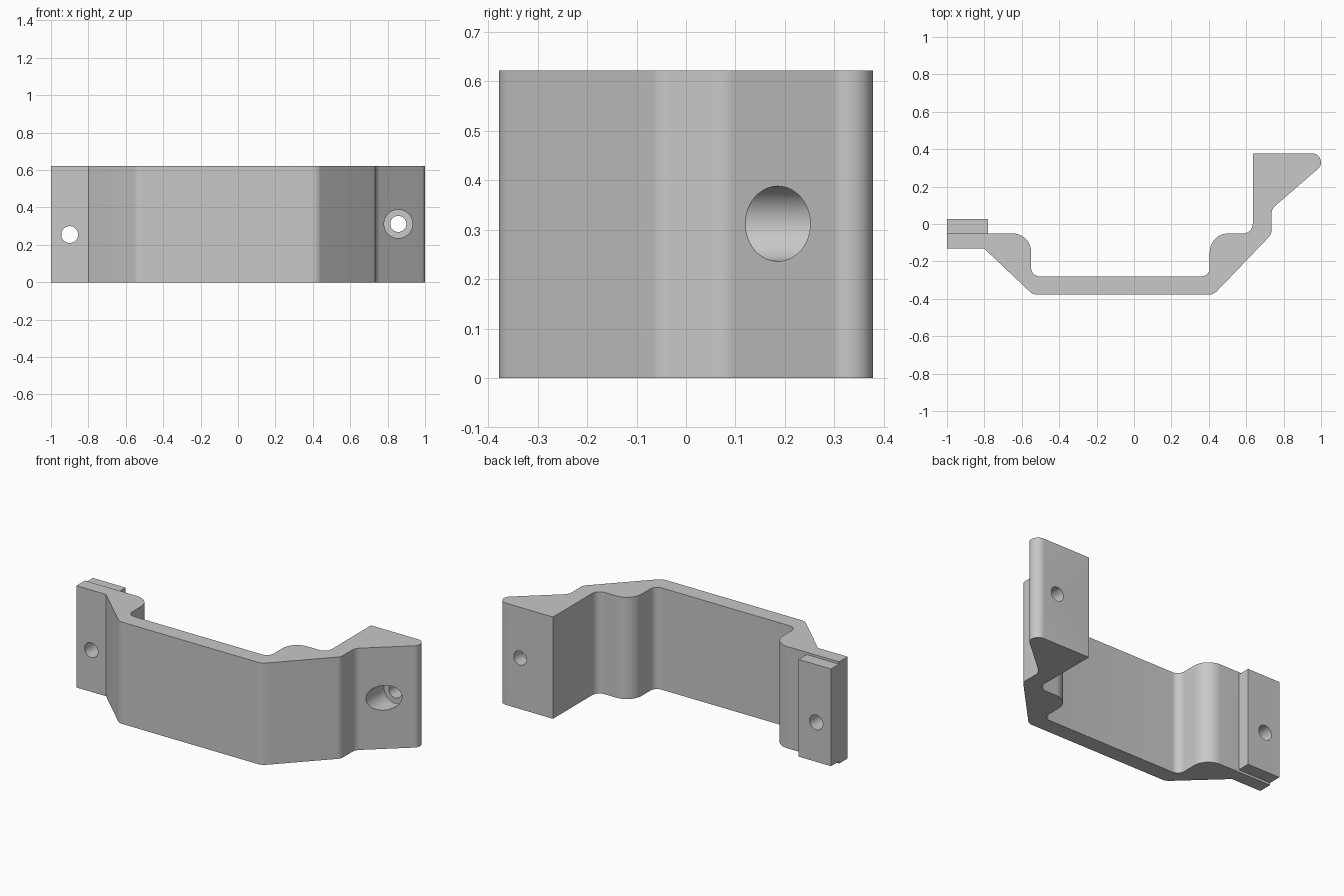
import bpy, bmesh, math
from mathutils import Vector

if "Cube" in bpy.data.objects:
    bpy.data.objects.remove(bpy.data.objects["Cube"], do_unlink=True)

HEIGHT = 0.622
SIDES = 48

grey = bpy.data.materials.new("plain grey")
grey.use_nodes = True
colour = (0.58, 0.58, 0.58, 1)
grey.diffuse_color = colour
grey.node_tree.nodes["Principled BSDF"].inputs["Base Color"].default_value = colour


def rounded(corners, steps=10):
    """Turn (x, y, radius) corners into an outline with filleted corners."""
    outline = []
    for i, (x, y, r) in enumerate(corners):
        p = Vector((x, y))
        if r == 0:
            outline.append(p)
            continue
        a = (Vector(corners[i - 1][:2]) - p).normalized()
        b = (Vector(corners[(i + 1) % len(corners)][:2]) - p).normalized()
        half = a.angle(b) / 2
        centre = p + (a + b).normalized() * r / math.sin(half)
        start = p + a * r / math.tan(half) - centre
        end = p + b * r / math.tan(half) - centre
        sweep = start.angle_signed(end)
        for k in range(steps + 1):
            t = -sweep * k / steps
            c, s = math.cos(t), math.sin(t)
            outline.append(centre + Vector((start.x * c - start.y * s,
                                            start.x * s + start.y * c)))
    return outline


def ring(bm, x, z, radius, y_at, side=1):
    """Circle around the y axis, laid on the surface y_at(x)."""
    verts = []
    for k in range(SIDES):
        t = math.tau * k / SIDES
        px = x + side * radius * math.cos(t)
        verts.append(bm.verts.new((px, y_at(px), z + radius * math.sin(t))))
    return verts


def pierced_wall(bm, corners, hole, radius):
    """Wall between four corners with a round opening; returns its rim."""
    a, b, c, d = corners
    slope = (b.co.y - a.co.y) / (b.co.x - a.co.x)
    side = 1 if b.co.x > a.co.x else -1
    rim = ring(bm, hole["x"], hole["z"], radius,
               lambda x: a.co.y + slope * (x - a.co.x), side)
    q, h = SIDES // 8, SIDES // 2
    bm.faces.new([a, b, c] + [rim[(q - k) % SIDES] for k in range(h + 1)])
    bm.faces.new([c, d, a] + [rim[q + h - k] for k in range(h + 1)])
    # Order both rims alike, so that they can be joined
    return rim if side > 0 else [rim[(h - k) % SIDES] for k in range(SIDES)]


def prism(name, outline, z0, z1, hole):
    """Upright solid with an anticlockwise outline and one hole along y."""
    bm = bmesh.new()
    low = [bm.verts.new((p[0], p[1], z0)) for p in outline]
    high = [bm.verts.new((p[0], p[1], z1)) for p in outline]
    bm.faces.new(low[::-1])
    bm.faces.new(high)
    for i in range(len(low)):
        wall = (low[i - 1], low[i], high[i], high[i - 1])
        x0, x1 = wall[0].co.x, wall[1].co.x
        if x0 < hole["x"] < x1:
            front = pierced_wall(bm, wall, hole, hole["front"])
        elif x1 < hole["x"] < x0:
            back = pierced_wall(bm, wall, hole, hole["back"])
        else:
            bm.faces.new(wall)
    # Hole lining, with a flat seat where the radius changes
    rims = [front, back]
    if "seat" in hole:
        rims[1:1] = [ring(bm, hole["x"], hole["z"], hole[r], lambda x: hole["seat"])
                     for r in ("front", "back")]
    for r0, r1 in zip(rims, rims[1:]):
        for k in range(SIDES):
            bm.faces.new((r0[k - 1], r0[k], r1[k], r1[k - 1]))
    bm.normal_update()
    mesh = bpy.data.meshes.new(name)
    bm.to_mesh(mesh)
    bm.free()
    mesh.materials.append(grey)
    obj = bpy.data.objects.new(name, mesh)
    bpy.context.collection.objects.link(obj)
    # Smooth the rounded corners, keep the real edges sharp
    bpy.ops.object.select_all(action='DESELECT')
    obj.select_set(True)
    bpy.context.view_layer.objects.active = obj
    bpy.ops.object.shade_smooth_by_angle(angle=math.radians(30))


screw_hole = dict(x=-0.9, z=0.255, front=0.045, back=0.045)
bolt_hole = dict(x=0.857, z=0.312, front=0.076, back=0.043, seat=0.295)

# Thick end with the counterbored hole, from the middle of the bridge
prism("bracket_bolt_end", rounded([
    (-0.06, -0.378, 0), (0.425, -0.378, 0.06),
    (0.735, -0.055, 0.05), (0.735, 0.08, 0.06),
    (1, 0.309, 0.047), (1, 0.378, 0.049),
    (0.635, 0.378, 0), (0.635, -0.05, 0.05),
    (0.405, -0.05, 0.1), (0.405, -0.28, 0.045),
    (-0.06, -0.28, 0)]), 0, HEIGHT, bolt_hole)

# Thin flange end with the screw hole, meeting it in the middle
prism("bracket_flange_end", rounded([
    (-1, -0.132, 0), (-0.8, -0.132, 0),
    (-0.54, -0.378, 0.06), (-0.06, -0.378, 0),
    (-0.06, -0.28, 0), (-0.55, -0.28, 0.045),
    (-0.55, -0.05, 0.1), (-1, -0.05, 0)]), 0, HEIGHT, screw_hole)

# Mounting pad behind the flange
prism("flange_pad", [(-1, -0.05), (-0.78, -0.05), (-0.78, 0.028), (-1, 0.028)],
      0.014, HEIGHT - 0.014, screw_hole)
